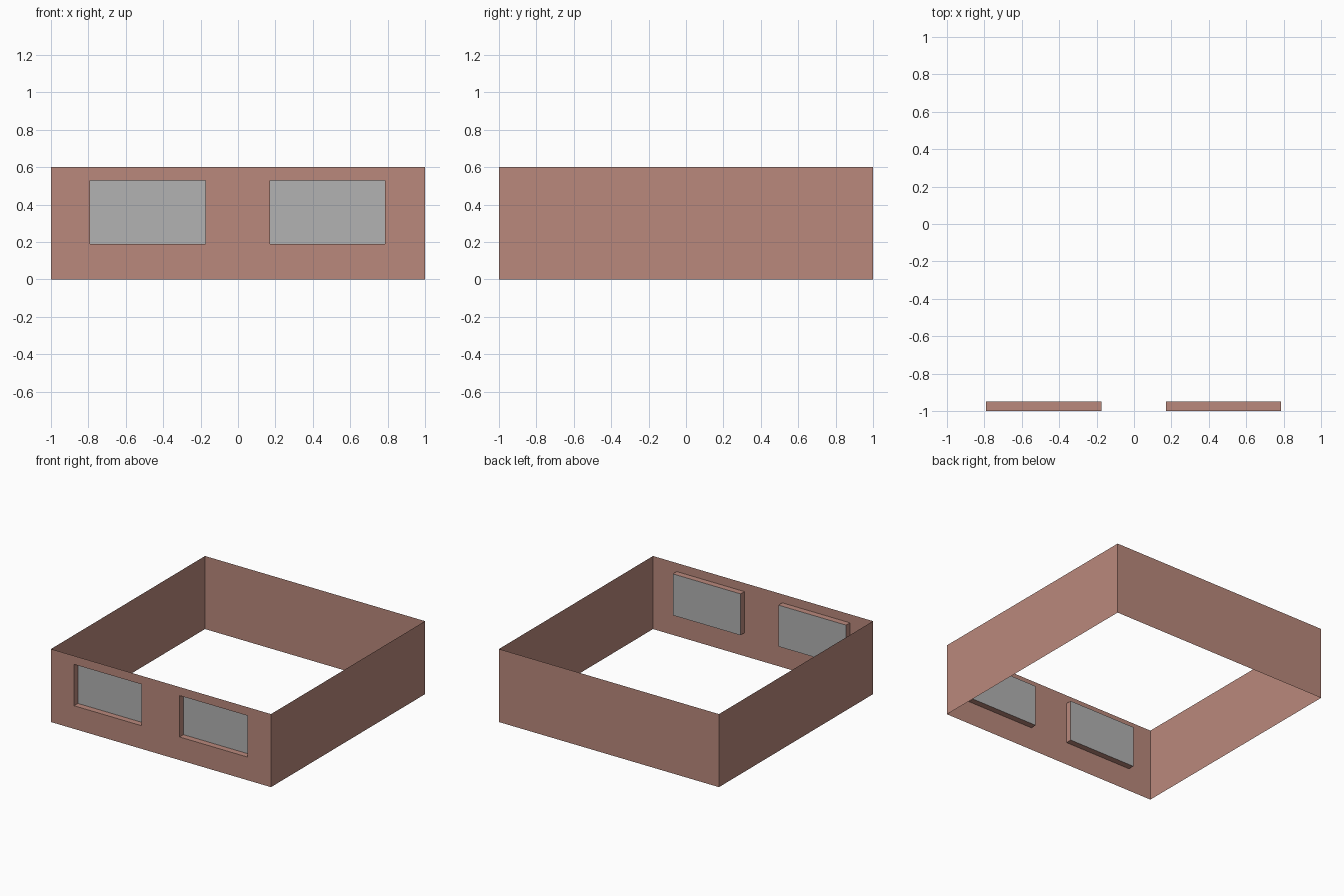
import bpy
import bmesh
from mathutils import Vector

cube = bpy.data.objects.get("Cube")
if cube:
    bpy.data.objects.remove(cube, do_unlink=True)

HEIGHT = 0.6
RECESS = 0.05
WINDOWS = [(-0.79, -0.175), (0.17, 0.785)]
SILL, HEAD = 0.19, 0.53


def make_material(name, rgb):
    mat = bpy.data.materials.new(name)
    mat.use_nodes = True
    mat.diffuse_color = (*rgb, 1)
    mat.node_tree.nodes["Principled BSDF"].inputs["Base Color"].default_value = (*rgb, 1)
    return mat


def front_faces(bm):
    return [f for f in bm.faces if f.normal.y < -0.9]


def cut_front(bm, point, normal):
    faces = front_faces(bm)
    edges = {e for f in faces for e in f.edges}
    verts = {v for f in faces for v in f.verts}
    bmesh.ops.bisect_plane(bm, geom=faces + list(edges) + list(verts),
                           plane_co=point, plane_no=normal)
    bm.normal_update()


# Open square of thin walls
bm = bmesh.new()
bmesh.ops.create_cube(bm, size=2)
for v in bm.verts:
    v.co.z = HEIGHT if v.co.z > 0 else 0
bm.normal_update()
caps = [f for f in bm.faces if abs(f.normal.z) > 0.9]
bmesh.ops.delete(bm, geom=caps, context='FACES')

# Window outlines cut into the front wall
for x in (x for pair in WINDOWS for x in pair):
    cut_front(bm, Vector((x, -1, 0)), Vector((1, 0, 0)))
for z in (SILL, HEAD):
    cut_front(bm, Vector((0, -1, z)), Vector((0, 0, 1)))

# Panes pushed back, leaving brick reveals around them
panes = []
for f in front_faces(bm):
    c = f.calc_center_median()
    if SILL < c.z < HEAD and any(a < c.x < b for a, b in WINDOWS):
        panes.append(f)
for pane in panes:
    result = bmesh.ops.extrude_discrete_faces(bm, faces=[pane])
    for face in result["faces"]:
        face.material_index = 1
        bmesh.ops.translate(bm, verts=face.verts, vec=(0, RECESS, 0))

mesh = bpy.data.meshes.new("building_walls")
bm.to_mesh(mesh)
bm.free()
mesh.materials.append(make_material("brick", (0.491, 0.25, 0.202)))
mesh.materials.append(make_material("window_grey", (0.445, 0.445, 0.445)))
walls = bpy.data.objects.new("building_walls", mesh)
bpy.context.collection.objects.link(walls)
